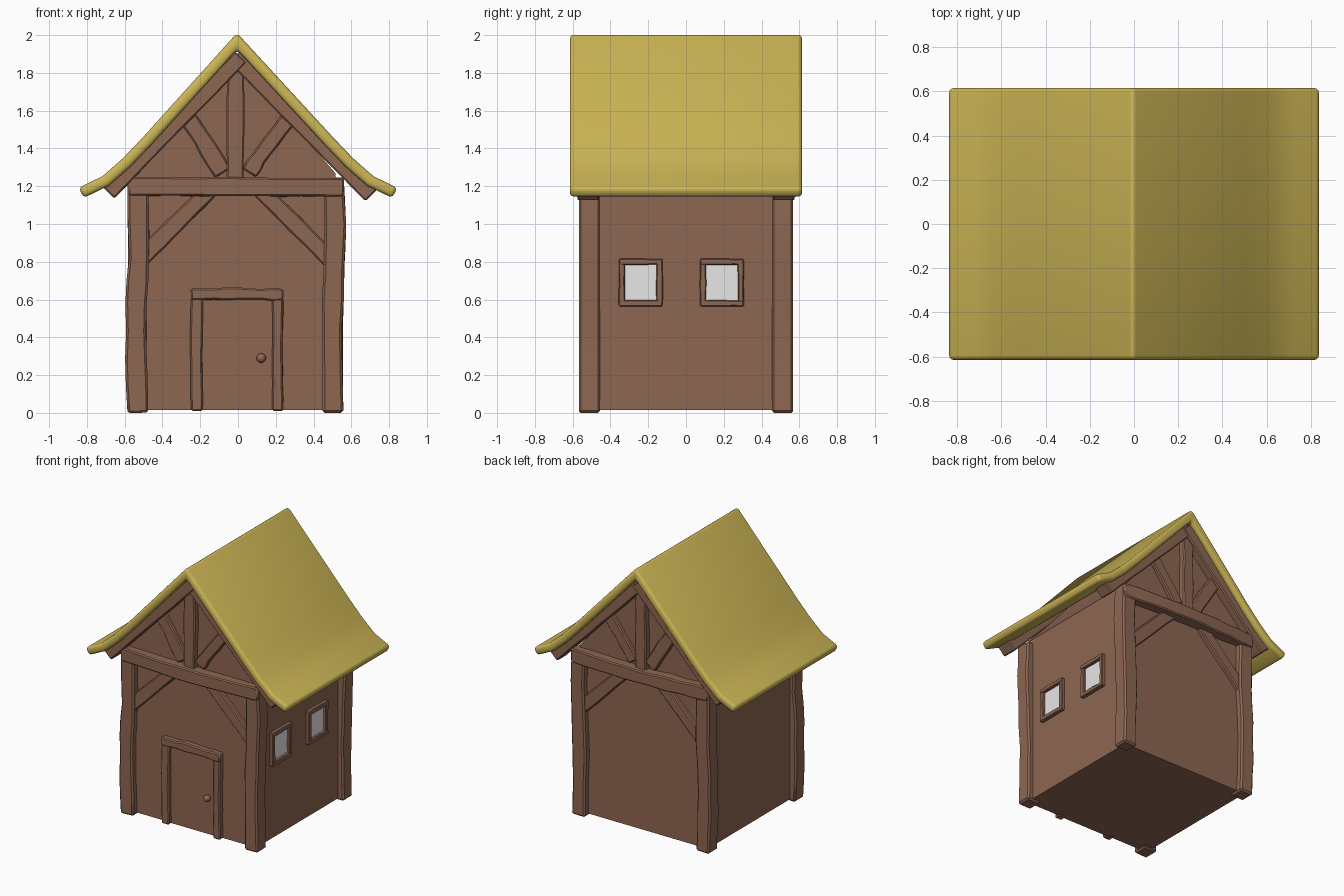
import bpy, bmesh, math, random
from mathutils import Vector

random.seed(4)
if "Cube" in bpy.data.objects:
    bpy.data.objects.remove(bpy.data.objects["Cube"])


def material(name, color):
    m = bpy.data.materials.new(name)
    m.use_nodes = True
    m.diffuse_color = color
    m.node_tree.nodes["Principled BSDF"].inputs["Base Color"].default_value = color
    return m


wood = material("brown wood", (0.27, 0.135, 0.085, 1))
thatch = material("yellow thatch", (0.6, 0.46, 0.09, 1))
pane = material("pale glass", (0.8, 0.8, 0.8, 1))


def finish(name, bm, mat, bevel=0.0, segments=1):
    """Round the hard edges, then turn the mesh into a shaded object."""
    bmesh.ops.recalc_face_normals(bm, faces=bm.faces)
    if bevel:
        hard = [e for e in bm.edges if e.calc_face_angle(0) > math.radians(40)]
        bmesh.ops.bevel(bm, geom=hard, offset=bevel, segments=segments,
                        profile=0.5, affect='EDGES', clamp_overlap=True)
    mesh = bpy.data.meshes.new(name)
    bm.to_mesh(mesh)
    bm.free()
    mesh.materials.append(mat)
    obj = bpy.data.objects.new(name, mesh)
    bpy.context.collection.objects.link(obj)
    bpy.ops.object.select_all(action='DESELECT')
    obj.select_set(True)
    bpy.context.view_layer.objects.active = obj
    bpy.ops.object.shade_smooth_by_angle(angle=math.radians(35))
    return obj


def beam(name, path, width, near, far, mat=wood, side=False, steps=4,
         wobble=0.004, bow=0.0, bevel=0.008, segments=1):
    """Sweep a rectangle along a flat path; side=True lays it in the YZ plane."""
    pts = [Vector(p) for p in path]
    fine = [a.lerp(b, i / steps) for a, b in zip(pts, pts[1:]) for i in range(steps)]
    fine.append(pts[-1])
    bm = bmesh.new()
    rings = []
    last = len(fine) - 1
    for i, p in enumerate(fine):
        before = (p - fine[max(i - 1, 0)]).normalized()
        after = (fine[min(i + 1, last)] - p).normalized()
        along = (before + after).normalized()
        mitre = along.dot(after if i < last else before)
        normal = Vector((-along.y, along.x)) * (width / 2 / mitre)
        shift = bow * math.sin(math.pi * i / last)
        ring = []
        for sign, depth in ((-1, near), (1, near), (1, far), (-1, far)):
            if depth == near:
                edge = random.uniform(-wobble, wobble) if 0 < i < last else 0
            q = p + sign * normal * (1 + 2 * edge / width)
            d = depth + shift
            ring.append(bm.verts.new((d, q.x, q.y) if side else (q.x, d, q.y)))
        rings.append(ring)
    for a, b in zip(rings, rings[1:]):
        for k in range(4):
            bm.faces.new((a[k], a[k - 1], b[k - 1], b[k]))
    bm.faces.new(rings[0])
    bm.faces.new(rings[-1])
    return finish(name, bm, mat, bevel, segments)


# House body: gabled outline pushed from front to back
bm = bmesh.new()
outline = [(-0.545, 0.015), (0.515, 0.015), (0.515, 1.27), (-0.01, 1.88), (-0.545, 1.27)]
front = bm.faces.new([bm.verts.new((x, -0.52, z)) for x, z in outline])
pushed = bmesh.ops.extrude_face_region(bm, geom=[front])["geom"]
bmesh.ops.translate(bm, vec=(0, 1.04, 0),
                    verts=[v for v in pushed if isinstance(v, bmesh.types.BMVert)])
bm.faces.new([v for v in front.verts]) if not front.is_valid else None
finish("walls", bm, wood)

# Thatched roof with flared eaves
slope = [(0.83, 1.165), (0.70, 1.228), (0.59, 1.325), (0.48, 1.44)]
path = [(-x, z) for x, z in slope] + [(-0.005, 1.967)] + slope[::-1]
beam("thatched_roof", path, 0.06, -0.615, 0.615, thatch, steps=1, wobble=0,
     bevel=0.022, segments=3)

# Timber framing, the same at the front and the back
for end, s in (("front", -1), ("back", 1)):
    beam(end + "_right_post",
         [(-0.53, 0), (-0.54, 0.28), (-0.54, 0.58), (-0.525, 0.82), (-0.53, 1.24)],
         0.11, s * 0.455, s * 0.567, steps=2, bevel=0.012)
    beam(end + "_left_post",
         [(0.503, 0), (0.497, 0.45), (0.507, 0.75), (0.515, 1.0), (0.505, 1.24)],
         0.11, s * 0.455, s * 0.567, steps=2, bevel=0.012)
    beam(end + "_tie_beam", [(-0.58, 1.2), (0.56, 1.195)], 0.1,
         s * 0.49, s * 0.572, steps=10, bow=s * 0.03)
    beam(end + "_right_knee_brace", [(-0.51, 0.82), (-0.15, 1.18)], 0.09, s * 0.5, s * 0.55)
    beam(end + "_left_knee_brace", [(0.49, 0.81), (0.12, 1.18)], 0.09, s * 0.5, s * 0.55)
    beam(end + "_king_post", [(-0.015, 1.22), (-0.012, 1.86)], 0.09,
         s * 0.5, s * 0.565, steps=6)
    beam(end + "_right_gable_brace",
         [(-0.08, 1.27), (-0.13, 1.35), (-0.19, 1.45), (-0.28, 1.58)],
         0.095, s * 0.5, s * 0.55, steps=2)
    beam(end + "_left_gable_brace",
         [(0.06, 1.27), (0.11, 1.35), (0.17, 1.43), (0.27, 1.56)],
         0.085, s * 0.5, s * 0.55, steps=2)
    # The two rafters cross at the ridge with slightly different depths
    beam(end + "_right_rafter", [(-0.685, 1.165), (0.015, 1.885)], 0.085,
         s * 0.46, s * 0.58, steps=8, wobble=0.002)
    beam(end + "_left_rafter", [(0.705, 1.15), (-0.02, 1.885)], 0.085,
         s * 0.46, s * 0.575, steps=8, wobble=0.002)

# Door with its frame and knob
beam("door", [(0, 0.015), (0, 0.61)], 0.38, -0.525, -0.516, steps=1, wobble=0, bevel=0)
beam("door_right_jamb", [(-0.217, 0.01), (-0.222, 0.3), (-0.217, 0.62)], 0.06, -0.5, -0.557)
beam("door_left_jamb", [(0.21, 0.01), (0.207, 0.3), (0.21, 0.62)], 0.058, -0.5, -0.557)
beam("door_lintel", [(-0.25, 0.627), (0, 0.632), (0.24, 0.625)], 0.062, -0.5, -0.562)
bm = bmesh.new()
bmesh.ops.create_uvsphere(bm, u_segments=16, v_segments=10, radius=0.025)
bmesh.ops.translate(bm, verts=bm.verts, vec=(0.123, -0.542, 0.29))
finish("door_knob", bm, wood)

# Two framed windows on the left wall
for name, y in (("front_window", -0.24), ("back_window", 0.19)):
    beam(name + "_glass", [(y, 0.58), (y, 0.8)], 0.2, 0.512, 0.52, pane,
         side=True, steps=1, wobble=0, bevel=0)
    for part, sy in (("near", -1), ("far", 1)):
        beam(f"{name}_{part}_jamb", [(y + sy * 0.1, 0.565), (y + sy * 0.1, 0.812)],
             0.032, 0.5, 0.54, side=True, wobble=0.002, bevel=0.005)
    for part, z in (("sill", 0.58), ("head", 0.8)):
        beam(f"{name}_{part}", [(y - 0.115, z), (y + 0.115, z)],
             0.032, 0.5, 0.542, side=True, wobble=0.002, bevel=0.005)
